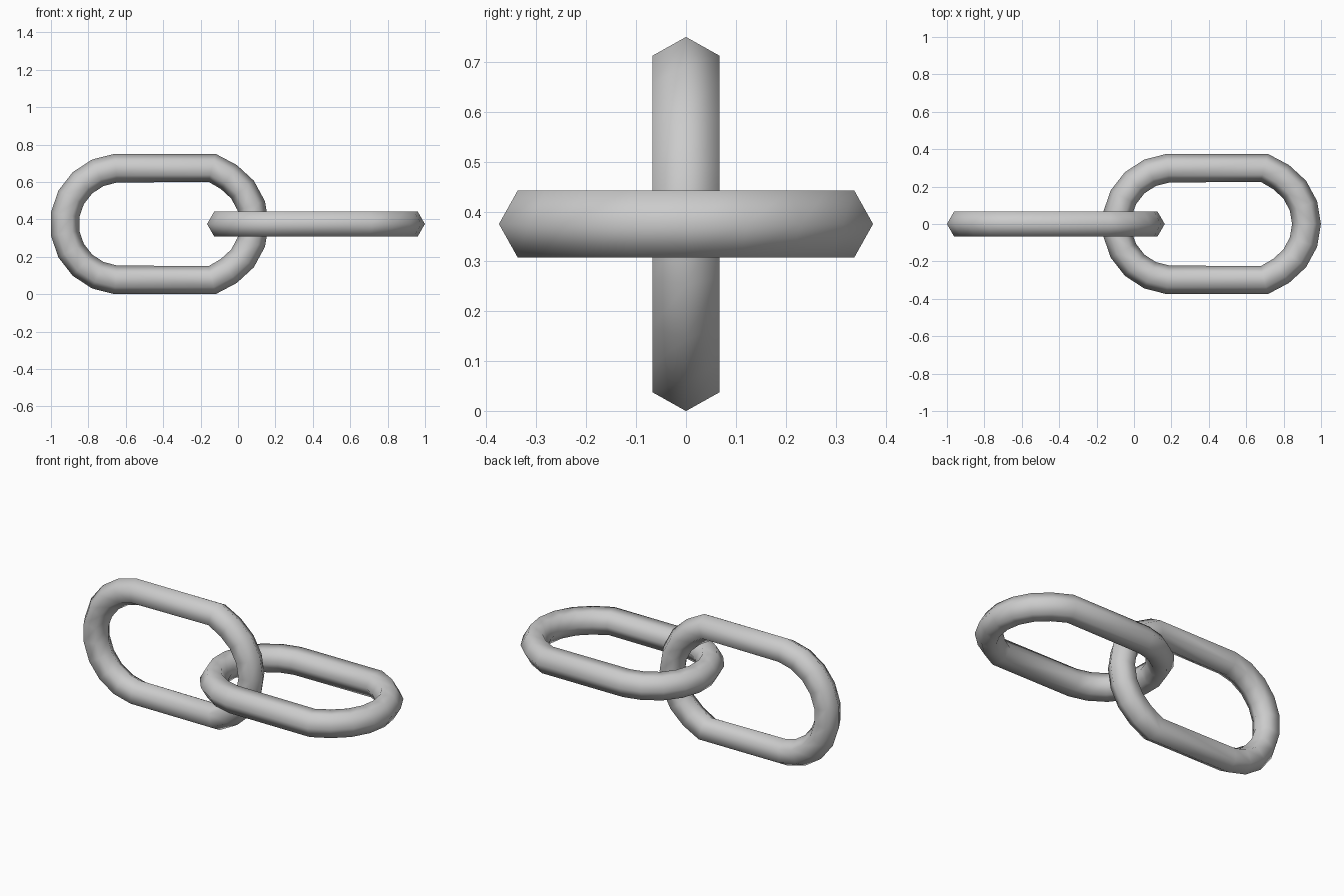
import bpy, bmesh
from math import sin, cos, pi

if "Cube" in bpy.data.objects:
    bpy.data.objects.remove(bpy.data.objects["Cube"])

RINGS, SIDES = 19, 6          # steps round the loop, sides of the bar
MAJOR, MINOR = 0.2993, 0.077  # bend radius, bar radius
BEND_L, BEND_R = -0.629, -0.212
HALF = 0.375                  # half height of a link


def make_link(name, shift, upright):
    """Long oval link: a ring split in half and stretched along x."""
    bm = bmesh.new()
    rings = []
    for i in range(RINGS):
        a = 2 * pi * i / RINGS
        cx = BEND_R if cos(a) > 0 else BEND_L
        # keep the straight bars level where they meet the right bend
        lift = 0
        if abs(sin(a)) > 0.95:
            lift = (HALF - (MAJOR + MINOR) * abs(sin(a))) * (1 if sin(a) > 0 else -1)
        ring = []
        for j in range(SIDES):
            b = 2 * pi * j / SIDES
            r = MAJOR + MINOR * cos(b)
            x, u, v = cx + r * cos(a) + shift, r * sin(a) + lift, MINOR * sin(b)
            co = (x, v, HALF + u) if upright else (x, u, HALF + v)
            ring.append(bm.verts.new(co))
        rings.append(ring)
    for i in range(RINGS):
        p, q = rings[i], rings[(i + 1) % RINGS]
        for j in range(SIDES):
            k = (j + 1) % SIDES
            bm.faces.new((p[j], q[j], q[k], p[k]))
    bmesh.ops.recalc_face_normals(bm, faces=bm.faces)
    for f in bm.faces:
        f.smooth = True
    mesh = bpy.data.meshes.new(name)
    bm.to_mesh(mesh)
    bm.free()
    bpy.context.collection.objects.link(bpy.data.objects.new(name, mesh))


# two interlocked links, the second lying flat
make_link("upright_link", 0.0, True)
make_link("flat_link", 0.835, False)
